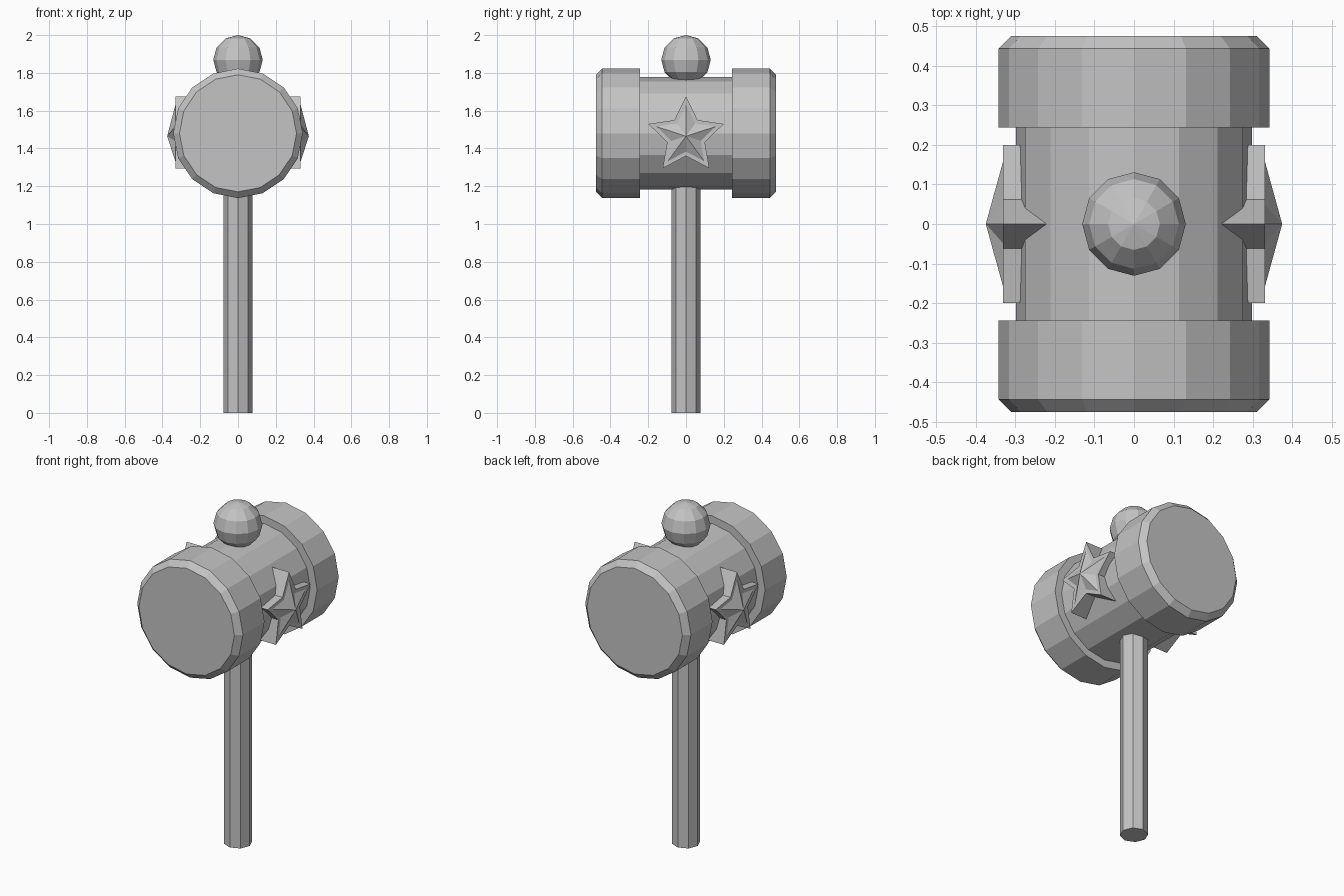
import bpy
import bmesh
from math import sin, cos, pi, tau

cube = bpy.data.objects.get("Cube")
if cube:
    bpy.data.objects.remove(cube, do_unlink=True)

grey = bpy.data.materials.new("plain grey")
grey.use_nodes = True
colour = (0.55, 0.55, 0.55, 1)
grey.diffuse_color = colour
grey.node_tree.nodes["Principled BSDF"].inputs["Base Color"].default_value = colour

HEAD_Z = 1.48
STAR_Z = 1.465


def finish(name, bm):
    """Turn a bmesh into a flat-shaded object."""
    bmesh.ops.recalc_face_normals(bm, faces=bm.faces)
    mesh = bpy.data.meshes.new(name)
    bm.to_mesh(mesh)
    bm.free()
    mesh.materials.append(grey)
    obj = bpy.data.objects.new(name, mesh)
    bpy.context.collection.objects.link(obj)
    return obj


def loft(name, rings, tip=None):
    """Bridge equal-length rings of points; close the end with a cap or a tip."""
    bm = bmesh.new()
    loops = [[bm.verts.new(p) for p in ring] for ring in rings]
    n = len(loops[0])
    for a, b in zip(loops, loops[1:]):
        for i in range(n):
            j = (i + 1) % n
            bm.faces.new((a[i], a[j], b[j], b[i]))
    bm.faces.new(loops[0])
    if tip:
        peak = bm.verts.new(tip)
        for i in range(n):
            bm.faces.new((loops[-1][i], loops[-1][(i + 1) % n], peak))
    else:
        bm.faces.new(loops[-1])
    return finish(name, bm)


def head_ring(radius, y, sides=16):
    return [(radius * cos(tau * i / sides), y, HEAD_Z + radius * sin(tau * i / sides))
            for i in range(sides)]


def handle_ring(radius, z, sides=8):
    return [(radius * cos(tau * i / sides), radius * sin(tau * i / sides), z)
            for i in range(sides)]


def star_ring(scale, x):
    radii = [0.21 * scale, 0.105 * scale]
    return [(x, radii[i % 2] * sin(pi * i / 5), STAR_Z + radii[i % 2] * cos(pi * i / 5))
            for i in range(10)]


# Handle, running up into the head
loft("handle", [handle_ring(0.076, 0), handle_ring(0.076, 1.3)])

# Barrel of the head
loft("head_barrel", [head_ring(0.298, -0.26), head_ring(0.298, 0.26)])

# Chamfered end bands and raised side stars, one per side
for s, end, side in ((-1, "front", "right"), (1, "back", "left")):
    loft(end + "_band", [head_ring(0.343, s * 0.244), head_ring(0.343, s * 0.444),
                         head_ring(0.31, s * 0.476)])
    loft(side + "_star", [star_ring(1, s * 0.2), star_ring(1, s * 0.332),
                          star_ring(0.78, s * 0.332)], tip=(s * 0.375, 0, STAR_Z))

# Ball on top of the head
bm = bmesh.new()
bmesh.ops.create_uvsphere(bm, u_segments=12, v_segments=6, radius=0.131)
bmesh.ops.translate(bm, verts=bm.verts, vec=(0, 0, 1.869))
finish("top_ball", bm)
